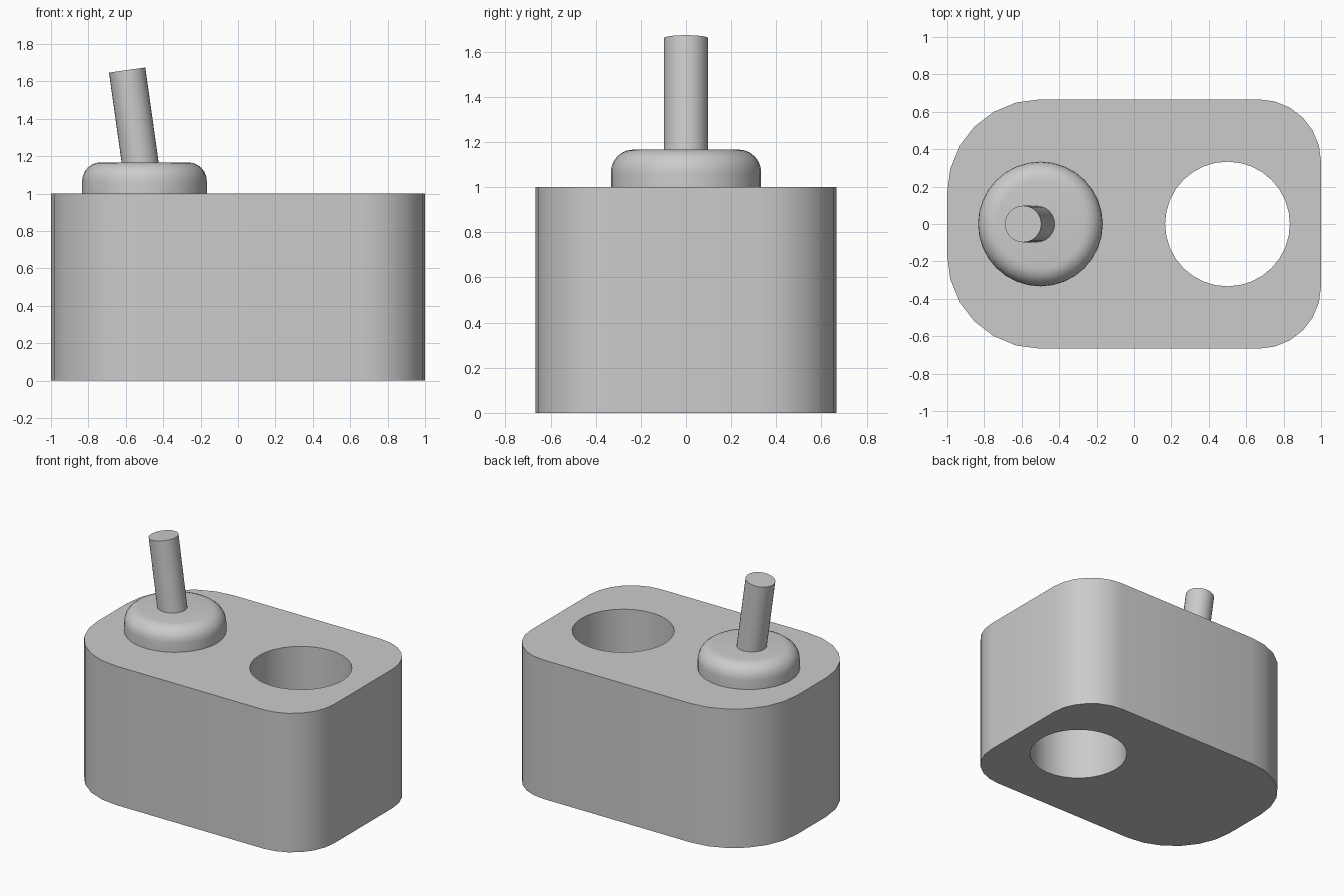
import bpy, bmesh, math
from mathutils import Matrix

cube = bpy.data.objects.get("Cube")
if cube:
    bpy.data.objects.remove(cube, do_unlink=True)

grey = bpy.data.materials.new("plain grey")
grey.use_nodes = True
colour = (0.6, 0.6, 0.6, 1)
grey.diffuse_color = colour
grey.node_tree.nodes["Principled BSDF"].inputs["Base Color"].default_value = colour


def finish(name, bm):
    bmesh.ops.recalc_face_normals(bm, faces=bm.faces[:])
    mesh = bpy.data.meshes.new(name)
    bm.to_mesh(mesh)
    bm.free()
    mesh.materials.append(grey)
    obj = bpy.data.objects.new(name, mesh)
    bpy.context.collection.objects.link(obj)
    bpy.ops.object.select_all(action='DESELECT')
    obj.select_set(True)
    bpy.context.view_layer.objects.active = obj
    bpy.ops.object.shade_smooth_by_angle(angle=math.radians(32))
    return obj


def arc(cx, cy, r, start, sweep, steps):
    angles = [math.radians(start + sweep * i / steps) for i in range(steps + 1)]
    return [(cx + r * math.cos(a), cy + r * math.sin(a)) for a in angles]


def add_loop(bm, points):
    verts = [bm.verts.new((x, y, 0)) for x, y in points]
    return [bm.edges.new((v, verts[i - 1])) for i, v in enumerate(verts)]


# Block: rounded outline with wider left corners and a through hole
HALF_DEPTH = 2 / 3
R_WIDE, R_TIGHT = 1 / 2, 1 / 3
outline = []
for sx, sy, r, start in ((1, 1, R_TIGHT, 0), (-1, 1, R_WIDE, 90),
                         (-1, -1, R_WIDE, 180), (1, -1, R_TIGHT, 270)):
    outline += arc(sx * (1 - r), sy * (HALF_DEPTH - r), r, start, 90, 6)
hole = arc(0.5, 0, 1 / 3, 0, 360, 32)[:-1]
bm = bmesh.new()
edges = add_loop(bm, outline) + add_loop(bm, hole)
bmesh.ops.triangle_fill(bm, edges=edges, use_beauty=True)
bmesh.ops.dissolve_limit(bm, angle_limit=0.01, verts=bm.verts[:], edges=bm.edges[:])
raised = bmesh.ops.extrude_face_region(bm, geom=bm.faces[:], use_keep_orig=True)
bmesh.ops.translate(bm, vec=(0, 0, 1),
                    verts=[g for g in raised["geom"] if isinstance(g, bmesh.types.BMVert)])
finish("block", bm)

# Collar: rounded disc spun from its profile
bm = bmesh.new()
profile = [(1 / 3, 1)] + arc(1 / 3 - 0.1, 1 / 6 + 0.9, 0.1, 0, 90, 6) + [(0, 7 / 6)]
verts = [bm.verts.new((x, 0, z)) for x, z in profile]
rim = [bm.edges.new(pair) for pair in zip(verts, verts[1:])]
bmesh.ops.spin(bm, geom=verts + rim, cent=(0, 0, 0), axis=(0, 0, 1),
               angle=2 * math.pi, steps=32)
bmesh.ops.remove_doubles(bm, verts=bm.verts[:], dist=0.0001)
finish("collar", bm).location.x = -0.5

# Stick: leaning cylinder rooted in the collar
LENGTH = 2 / 3
bm = bmesh.new()
bmesh.ops.create_cone(bm, cap_ends=True, segments=32, radius1=0.098, radius2=0.098,
                      depth=LENGTH, matrix=Matrix.Translation((0, 0, LENGTH / 2)))
stick = finish("stick", bm)
stick.location = (-0.5, 0, 1)
stick.rotation_euler.y = math.radians(-8)
